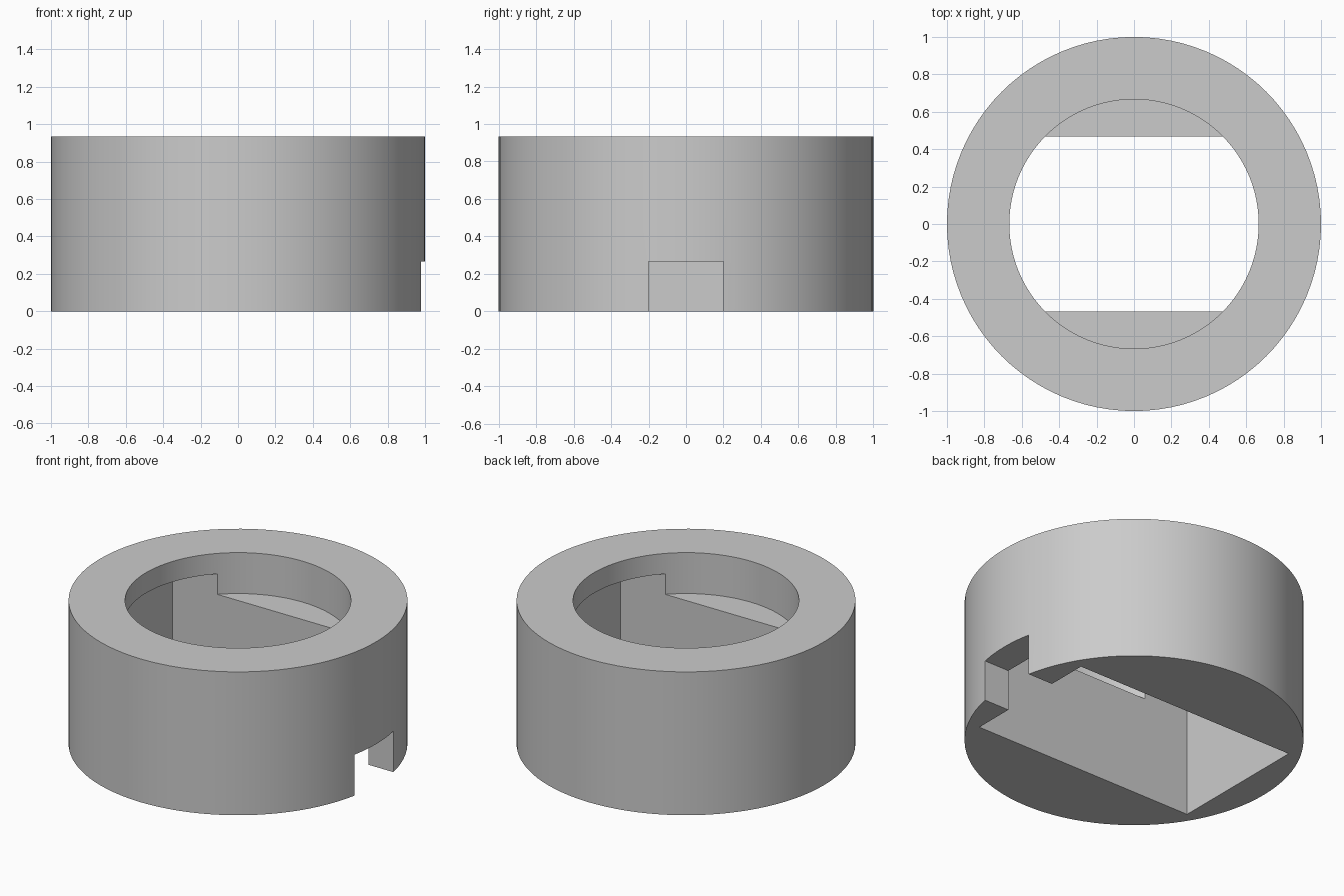
import bpy
import math

if "Cube" in bpy.data.objects:
    bpy.data.objects.remove(bpy.data.objects["Cube"], do_unlink=True)

UNIT = 1 / 15  # fifteen units make the outer radius

grey = bpy.data.materials.new("plain grey")
grey.use_nodes = True
colour = (0.6, 0.6, 0.6, 1)
grey.diffuse_color = colour
grey.node_tree.nodes["Principled BSDF"].inputs["Base Color"].default_value = colour


def cylinder(name, radius, low, high):
    bpy.ops.mesh.primitive_cylinder_add(
        vertices=96, radius=radius * UNIT, depth=(high - low) * UNIT,
        location=(0, 0, (low + high) / 2 * UNIT))
    return finish(name)


def box(name, x_range, half_width, low, high):
    x0, x1 = x_range
    bpy.ops.mesh.primitive_cube_add(
        size=1, location=((x0 + x1) / 2 * UNIT, 0, (low + high) / 2 * UNIT))
    bpy.context.object.scale = ((x1 - x0) * UNIT, half_width * 2 * UNIT, (high - low) * UNIT)
    bpy.ops.object.transform_apply(location=False, rotation=False, scale=True)
    return finish(name)


def finish(name):
    obj = bpy.context.object
    obj.name = name
    obj.data.materials.append(grey)
    return obj


# Collar body
collar = cylinder("collar", 15, 0, 14)

# Round bore from the top, rectangular slot from below, and side notch
cutters = [
    cylinder("bore_cutter", 10, 10, 16),
    box("slot_cutter", (-12, 12), 7, -2, 12),
    box("notch_cutter", (11, 17), 3, -1, 4),
]
for cutter in cutters:
    mod = collar.modifiers.new(cutter.name, "BOOLEAN")
    mod.operation = "DIFFERENCE"
    mod.solver = "EXACT"
    mod.object = cutter

# Apply the cuts, then discard the cutters
bpy.ops.object.select_all(action="DESELECT")
bpy.context.view_layer.objects.active = collar
collar.select_set(True)
for cutter in cutters:
    bpy.ops.object.modifier_apply(modifier=cutter.name)
for cutter in cutters:
    bpy.data.objects.remove(cutter, do_unlink=True)

bpy.ops.object.shade_smooth_by_angle(angle=math.radians(30))
